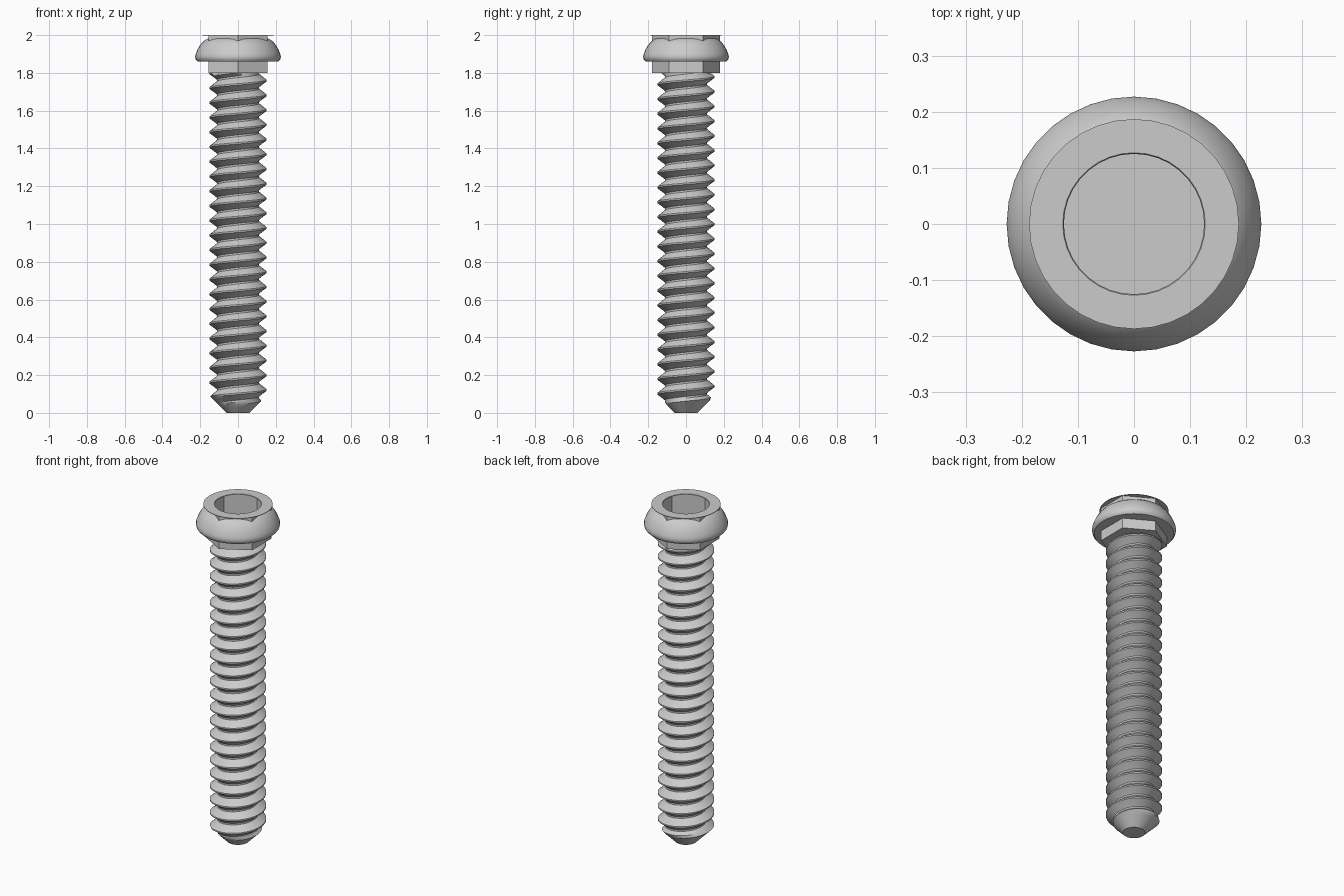
import bpy, bmesh, math

if "Cube" in bpy.data.objects:
    bpy.data.objects.remove(bpy.data.objects["Cube"])

PITCH = 0.078
R_OUT, R_ROOT = 0.152, 0.112
TOP = 1.80
SEG = 36


def finish(name, bm, smooth=True):
    bmesh.ops.remove_doubles(bm, verts=bm.verts, dist=1e-5)
    bmesh.ops.dissolve_degenerate(bm, edges=bm.edges, dist=1e-6)
    bmesh.ops.recalc_face_normals(bm, faces=bm.faces)
    mesh = bpy.data.meshes.new(name)
    bm.to_mesh(mesh)
    bm.free()
    ob = bpy.data.objects.new(name, mesh)
    bpy.context.collection.objects.link(ob)
    if smooth:
        bpy.ops.object.select_all(action='DESELECT')
        ob.select_set(True)
        bpy.context.view_layer.objects.active = ob
        bpy.ops.object.shade_smooth_by_angle(angle=math.radians(30))
    return ob


def lathe(name, profile, seg=SEG):
    bm = bmesh.new()
    rings = [[bm.verts.new((r * math.cos(2 * math.pi * i / seg),
                            r * math.sin(2 * math.pi * i / seg), z))
              for i in range(seg)] for r, z in profile]
    for a, b in zip(rings, rings[1:]):
        for i in range(seg):
            j = (i + 1) % seg
            bm.faces.new((a[i], a[j], b[j], b[i]))
    return finish(name, bm)


def threaded_shank():
    # one pitch of the V thread: fraction of the pitch, fraction of the depth
    steps = [(0.0, 0.0), (0.12, 0.0), (0.32, 0.5), (0.5, 1.0), (0.6, 1.0), (0.8, 0.5)]
    turns = int(TOP / PITCH) + 3
    bm = bmesh.new()
    cols = []
    for i in range(SEG + 1):
        a = 2 * math.pi * i / SEG
        col = []
        for t in range(-2, turns):
            for f, d in steps:
                z = (t + f + i / SEG) * PITCH
                r = R_ROOT + (R_OUT - R_ROOT) * d
                if z > TOP:
                    z, r = TOP, R_ROOT
                z = max(z, 0.0)
                r = min(r, 0.06 + z)      # conical lead-in at the tip
                col.append(bm.verts.new((r * math.cos(a), r * math.sin(a), z)))
        cols.append(col)
    for a, b in zip(cols, cols[1:]):
        for k in range(len(a) - 1):
            bm.faces.new((a[k], b[k], b[k + 1], a[k + 1]))
    # flat end of the tip
    bm.faces.new([c[0] for c in cols[:-1]][::-1])
    return finish("threaded_shank", bm)


def hex_body():
    # hollow six-sided head, corners on the y axis, closed at the bottom
    bm = bmesh.new()
    lo, hi = [[bm.verts.new((0.18 * math.cos(math.radians(30 + 60 * i)),
                             0.18 * math.sin(math.radians(30 + 60 * i)), z))
               for i in range(6)] for z in (TOP, 2.0)]
    for i in range(6):
        j = (i + 1) % 6
        bm.faces.new((lo[i], lo[j], hi[j], hi[i]))
    bm.faces.new(lo[::-1])
    return finish("hex_head", bm, smooth=False)


threaded_shank()
hex_body()

# domed flange around the head
lathe("flange", [(0.15, 1.986), (0.168, 1.978), (0.186, 1.965), (0.202, 1.945),
                 (0.215, 1.922), (0.224, 1.9), (0.227, 1.885), (0.224, 1.871),
                 (0.215, 1.861), (0.205, 1.86), (0.15, 1.86)])

# thin washer face with the round socket opening
lathe("top_ring", [(0.125, 1.996), (0.127, 2.0), (0.187, 2.0), (0.187, 1.997)])
